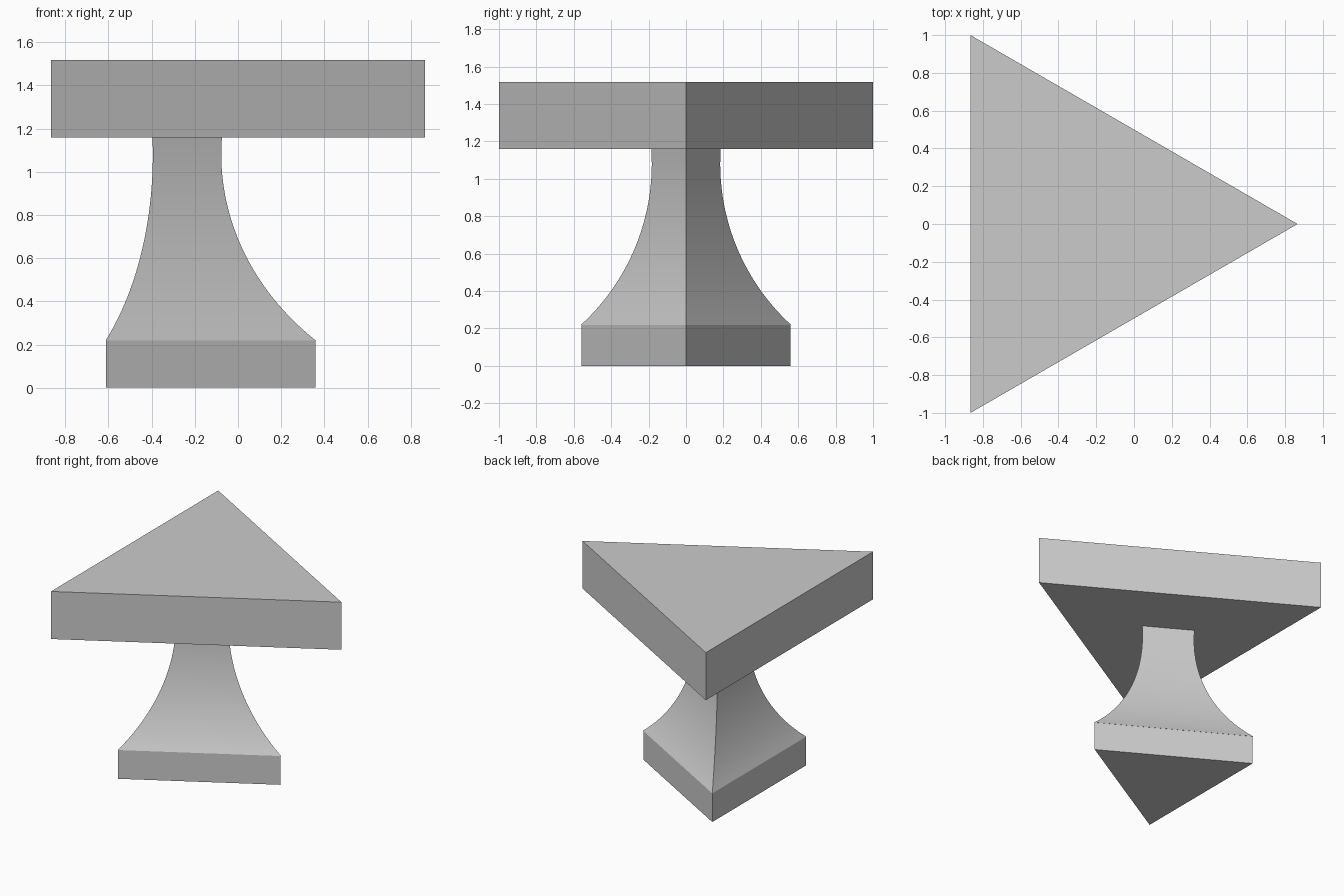
import bpy
import bmesh
from math import cos, sin, pi, sqrt

cube = bpy.data.objects.get("Cube")
if cube:
    bpy.data.objects.remove(cube, do_unlink=True)

# Material
GREY = (0.6, 0.6, 0.6, 1.0)
stone = bpy.data.materials.new("light_grey")
stone.use_nodes = True
stone.diffuse_color = GREY
stone.node_tree.nodes["Principled BSDF"].inputs["Base Color"].default_value = GREY

AXIS_X = -1 / sqrt(12)  # centre of every triangular section


def triangle_loft(name, sections):
    """Loft equilateral triangles given as (half side, height) pairs."""
    bm = bmesh.new()
    rings = []
    for half, z in sections:
        radius = 2 * half / sqrt(3)
        rings.append([bm.verts.new((AXIS_X + radius * cos(2 * pi * k / 3),
                                    radius * sin(2 * pi * k / 3), z))
                      for k in range(3)])
    for low, high in zip(rings, rings[1:]):
        for k in range(3):
            n = (k + 1) % 3
            bm.faces.new((low[k], low[n], high[n], high[k]))
    bm.faces.new(rings[0][::-1])
    bm.faces.new(rings[-1])
    mesh = bpy.data.meshes.new(name)
    bm.to_mesh(mesh)
    bm.free()
    mesh.materials.append(stone)
    obj = bpy.data.objects.new(name, mesh)
    bpy.context.collection.objects.link(obj)
    return obj


BASE_TOP, SLAB_BOTTOM, SLAB_TOP = 0.218, 1.158, 1.518

# Base plinth and top slab
triangle_loft("base_plinth", [(0.56, 0), (0.56, BASE_TOP)])
triangle_loft("top_slab", [(1, SLAB_BOTTOM), (1, SLAB_TOP)])

# Flared column: concave circular arc, narrowest just below the slab
NECK, NECK_Z, ARC = 0.183, 1.08, 1.169
STEPS = 32
profile = []
for i in range(STEPS + 1):
    z = BASE_TOP + (SLAB_BOTTOM - BASE_TOP) * i / STEPS
    profile.append((NECK + ARC - sqrt(ARC ** 2 - (z - NECK_Z) ** 2), z))
column = triangle_loft("flared_column", profile)

# Smooth along the flare, sharp at the three corners
bpy.ops.object.select_all(action='DESELECT')
column.select_set(True)
bpy.context.view_layer.objects.active = column
bpy.ops.object.shade_smooth_by_angle(angle=pi / 6)
